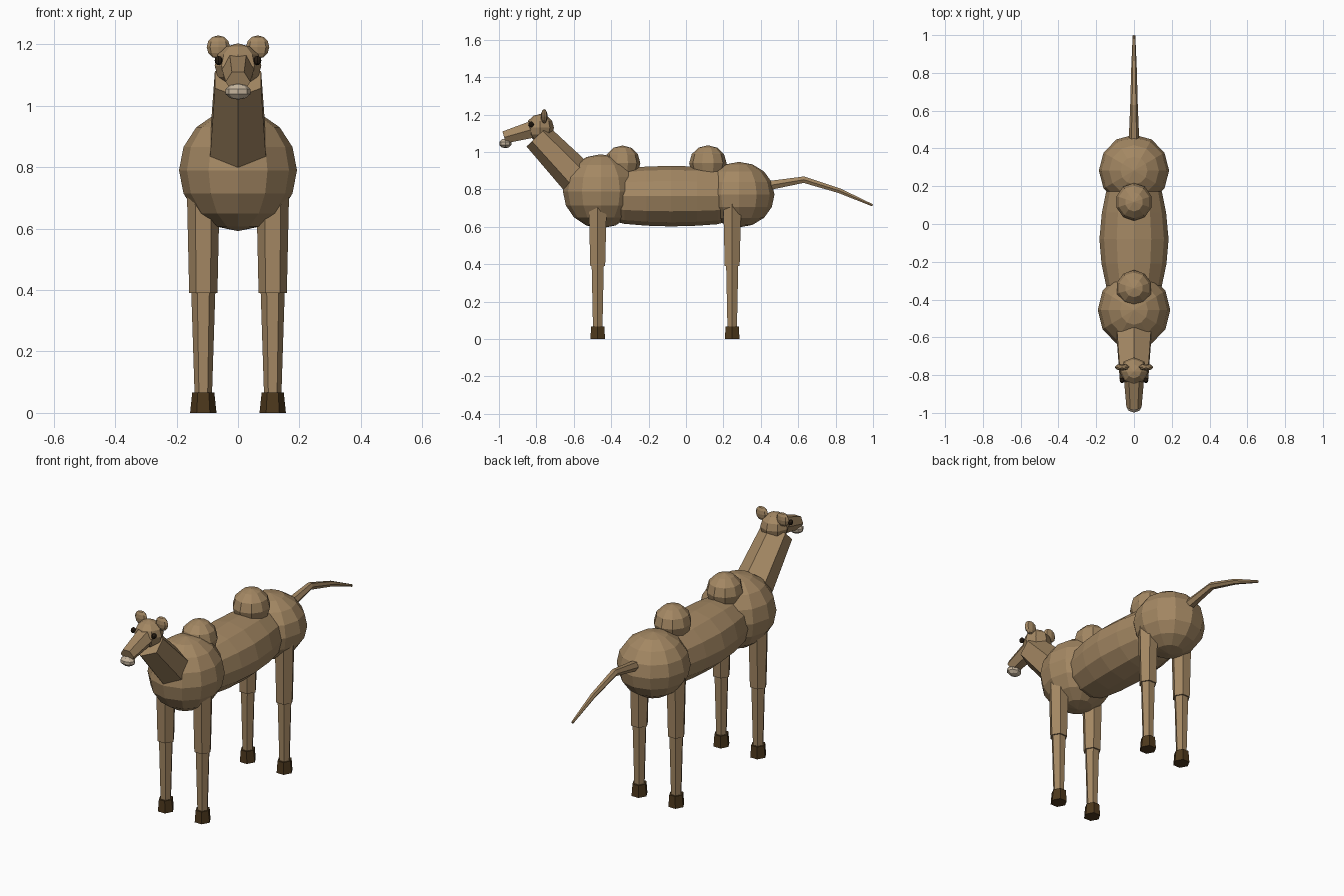
import bpy, bmesh, math
from mathutils import Vector

cube = bpy.data.objects.get("Cube")
if cube:
    bpy.data.objects.remove(cube, do_unlink=True)


def material(name, rgb):
    m = bpy.data.materials.new(name)
    m.use_nodes = True
    color = (*rgb, 1)
    m.diffuse_color = color
    m.node_tree.nodes["Principled BSDF"].inputs["Base Color"].default_value = color
    return m


FUR = material("tan_fur", (0.37, 0.245, 0.125))
HOOF = material("dark_hoof", (0.075, 0.04, 0.012))
LIP = material("pale_muzzle", (0.56, 0.46, 0.34))
EYE = material("eye_black", (0.02, 0.012, 0.006))


def finish(bm, name, mat):
    bmesh.ops.recalc_face_normals(bm, faces=bm.faces)
    mesh = bpy.data.meshes.new(name)
    bm.to_mesh(mesh)
    bm.free()
    mesh.materials.append(mat)
    obj = bpy.data.objects.new(name, mesh)
    bpy.context.collection.objects.link(obj)
    return obj


def ball(name, center, radii, mat, segments=8, rings=6):
    bm = bmesh.new()
    bmesh.ops.create_uvsphere(bm, u_segments=segments, v_segments=rings, radius=1)
    bmesh.ops.scale(bm, vec=radii, verts=bm.verts)
    bmesh.ops.translate(bm, vec=center, verts=bm.verts)
    return finish(bm, name, mat)


def tube(name, stations, mat, sides=6, turn=0.0):
    """Loft rings along (center, x radius, other radius) stations."""
    bm = bmesh.new()
    points = [Vector(s[0]) for s in stations]
    side = Vector((1, 0, 0))
    rings = []
    for i, (_, rx, rn) in enumerate(stations):
        along = points[min(i + 1, len(points) - 1)] - points[max(i - 1, 0)]
        across = along.normalized().cross(side)
        ring = []
        for k in range(sides):
            a = turn + math.tau * k / sides
            ring.append(bm.verts.new(points[i] + side * rx * math.cos(a) + across * rn * math.sin(a)))
        rings.append(ring)
    for low, high in zip(rings, rings[1:]):
        for k in range(sides):
            n = (k + 1) % sides
            bm.faces.new((low[k], low[n], high[n], high[k]))
    bm.faces.new(rings[0][::-1])
    bm.faces.new(rings[-1])
    return finish(bm, name, mat)


# Body masses
ball("chest", (0, -0.455, 0.79), (0.192, 0.203, 0.198), FUR, 12, 8)
ball("rump", (0, 0.283, 0.772), (0.186, 0.19, 0.175), FUR, 12, 8)
tube("barrel", [((0, y, 0.764), rx, rz) for y, rx, rz in (
    (-0.42, 0.12, 0.125), (-0.33, 0.147, 0.148), (-0.21, 0.172, 0.158),
    (-0.08, 0.183, 0.162), (0.06, 0.17, 0.158), (0.17, 0.148, 0.15),
    (0.25, 0.12, 0.125))], FUR, 12)
ball("front_hump", (0, -0.34, 0.94), (0.095, 0.096, 0.095), FUR, 10, 6)
ball("rear_hump", (0, 0.117, 0.94), (0.097, 0.1, 0.096), FUR, 10, 6)

# Neck, skull and snout
tube("neck", [((0, -0.56, 0.84), 0.107, 0.1), ((0, -0.795, 1.085), 0.087, 0.08)],
     FUR, 6, math.pi / 6)
ball("skull", (0, -0.78, 1.13), (0.076, 0.074, 0.073), FUR, 8, 6)
tube("snout", [((0, -0.79, 1.13), 0.056, 0.055), ((0, -0.972, 1.078), 0.04, 0.038)], FUR, 6)
ball("muzzle", (0, -0.966, 1.046), (0.043, 0.034, 0.026), LIP, 8, 5)

# Ears, eyes and legs on both sides
for label, s in (("left", 1), ("right", -1)):
    ball(label + "_ear", (s * 0.064, -0.758, 1.191), (0.038, 0.018, 0.038), FUR, 8, 6)
    ball(label + "_eye", (s * 0.063, -0.828, 1.147), (0.013, 0.015, 0.015), EYE, 8, 6)
    for end, y in (("front", -0.472), ("rear", 0.247)):
        name = f"{label}_{end}"
        x = s * 0.113
        tube(name + "_upper_leg", [((x, y, 0.39), 0.046, 0.046),
                                   ((x, y, 0.75), 0.054, 0.056)], FUR)
        tube(name + "_lower_leg", [((x, y, 0.05), 0.028, 0.029),
                                   ((x, y, 0.42), 0.04, 0.038)], FUR)
        tube(name + "_hoof", [((x, y, 0), 0.043, 0.045),
                              ((x, y, 0.066), 0.036, 0.041)], HOOF)

# Drooping tail
tube("tail", [((0, y, z), r, r) for y, z, r in (
    (0.44, 0.82, 0.028), (0.63, 0.852, 0.02), (0.82, 0.793, 0.015),
    (0.997, 0.715, 0.007))], FUR)
